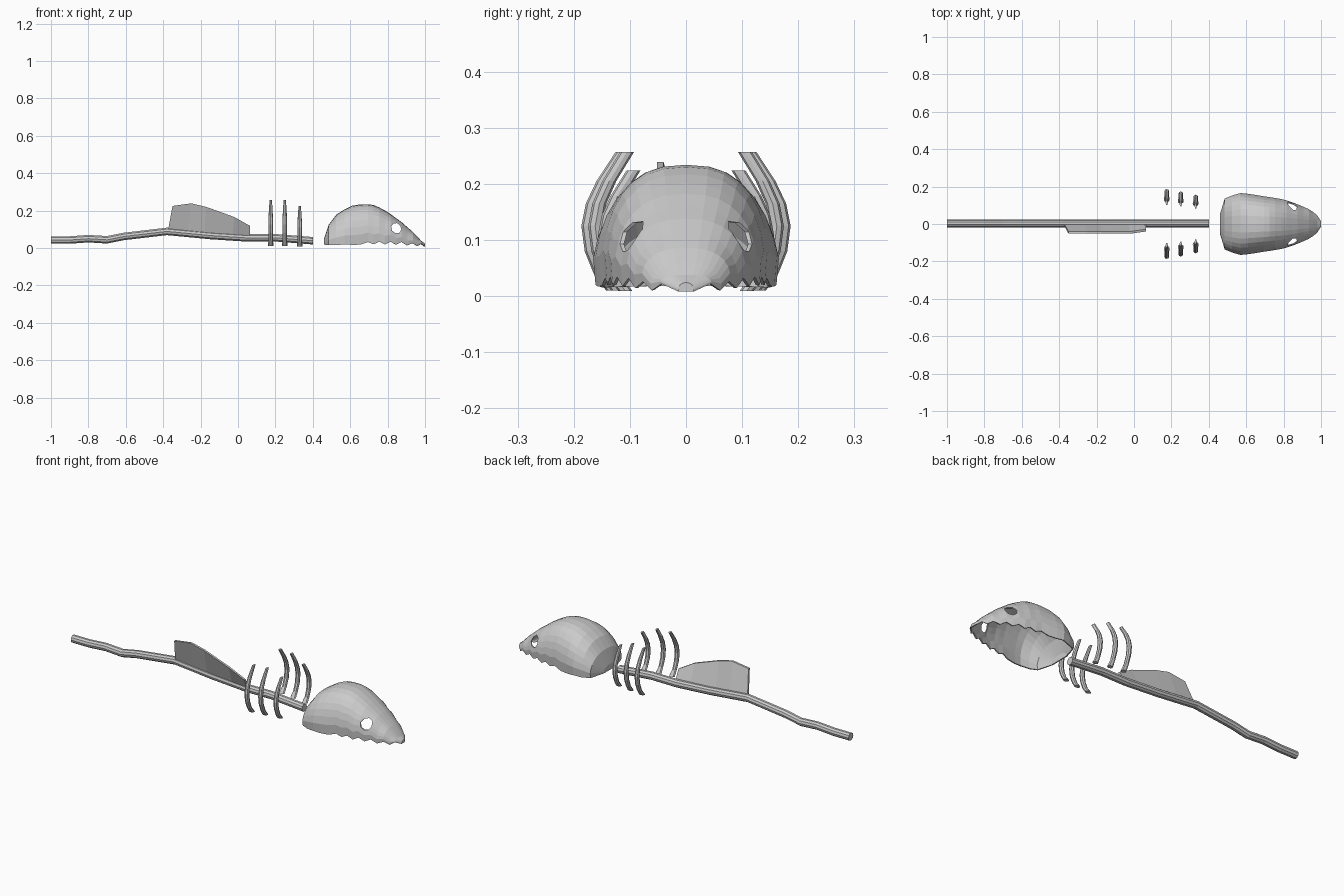
import bpy, bmesh
from math import sin, cos, pi
from mathutils import Vector

if "Cube" in bpy.data.objects:
    bpy.data.objects.remove(bpy.data.objects["Cube"])

# One bone colour
bone = bpy.data.materials.new("bone grey")
bone.use_nodes = True
COLOR = (0.6, 0.6, 0.6, 1)
bone.diffuse_color = COLOR
bone.node_tree.nodes["Principled BSDF"].inputs["Base Color"].default_value = COLOR


def loft(name, rings, closed=True, caps=(True, True)):
    """Skin a row of matching rings of points into one mesh object."""
    bm = bmesh.new()
    rows = [[bm.verts.new(p) for p in ring] for ring in rings]
    n = len(rows[0])
    for a, b in zip(rows, rows[1:]):
        for i in range(n if closed else n - 1):
            j = (i + 1) % n
            bm.faces.new((a[i], a[j], b[j], b[i]))
    for cap, row in zip(caps, (rows[0], rows[-1])):
        if cap:
            bm.faces.new(row)
    bmesh.ops.recalc_face_normals(bm, faces=bm.faces)
    mesh = bpy.data.meshes.new(name)
    bm.to_mesh(mesh)
    bm.free()
    mesh.materials.append(bone)
    obj = bpy.data.objects.new(name, mesh)
    bpy.context.collection.objects.link(obj)
    return obj


def ring(center, u, v, sides):
    c, u, v = Vector(center), Vector(u), Vector(v)
    return [c + u * cos(2 * pi * i / sides) + v * sin(2 * pi * i / sides)
            for i in range(sides)]


# Spine: wavy tube
spine_path = [(-1, .043), (-.9, .043), (-.8, .05), (-.7, .044), (-.61, .062),
              (-.38, .089), (-.15, .067), (.05, .054), (.2, .055), (.4, .039)]
loft("spine", [ring((x, .003, z), (0, .021, 0), (0, 0, .021), 10)
               for x, z in spine_path])

# Back fin: thin leaning plate, rows of (x foot, z foot, x top, z top, lean)
fin_rows = [(-.375, .09, -.35, .225, .046), (-.27, .078, -.25, .239, .046),
            (-.18, .07, -.17, .22, .046), (-.03, .06, -.02, .166, .046),
            (.065, .054, .065, .118, .034)]
loft("back_fin", [[(xa, .004, za), (xa, -.007, za),
                   (xb, -lean - .006, zb), (xb, -lean + .006, zb)]
                  for xa, za, xb, zb, lean in fin_rows])

# Ribs: three mirrored pairs of tapered bows, rows of (y, z, half width)
bow = [(.130, .010, .016), (.152, .04, .012), (.168, .08, .0125), (.174, .125, .0125),
       (.166, .165, .0115), (.147, .205, .010), (.113, .257, .006)]
for number, (x, ky, kz) in enumerate([(.175, 1, 1), (.25, .93, 1), (.33, .83, .87)]):
    for side, s in (("left", 1), ("right", -1)):
        # the feet of the pair spread along y; s mirrors the bow
        loft(f"rib_{number + 1}_{'back' if s > 0 else 'front'}",
             [ring((x, s * y * ky, z * kz), (r, 0, 0), (0, .0125, 0), 8)
              for y, z, r in bow])

# Skull: open shell, sections of (x, half width, top height, ragged lower edge)
sections = [(.46, .055, .05, .018), (.485, .138, .125, .016), (.525, .155, .178, .015),
            (.57, .168, .207, .02), (.61, .164, .226, .017), (.655, .157, .234, .018),
            (.695, .150, .234, .032), (.725, .146, .230, .020), (.755, .141, .217, .034),
            (.785, .136, .201, .019), (.815, .128, .182, .034), (.845, .118, .160, .018),
            (.875, .107, .138, .032), (.905, .094, .112, .014), (.935, .080, .086, .026),
            (.96, .064, .060, .010), (.98, .046, .038, .022), (1.0, .014, .024, .008)]


def skull_section(x, w, top, low, steps=16):
    points = []
    for i in range(steps + 1):
        c, s = cos(pi * i / steps), sin(pi * i / steps)
        y = w * abs(c) ** .8 * (1 if c > 0 else -1)
        if i in (0, steps):
            y *= .96            # lower rim tucks in
        points.append((x, y, low + (top - low) * s ** .85))
    return points


skull = loft("skull", [skull_section(*row) for row in sections], closed=False)
shell = skull.modifiers.new("shell", "SOLIDIFY")
shell.thickness = .006
shell.offset = -1

# Eye sockets: one cutter through both sides
cutter = loft("eye_cutter", [ring((.846, y, .106), (.027, 0, -.008), (.004, 0, .027), 8)
                             for y in (-.3, .3)])
cutter.hide_render = True
cutter.hide_viewport = True
cutter.display_type = "WIRE"
eyes = skull.modifiers.new("eye_sockets", "BOOLEAN")
eyes.operation = "DIFFERENCE"
eyes.object = cutter
eyes.solver = "EXACT"
